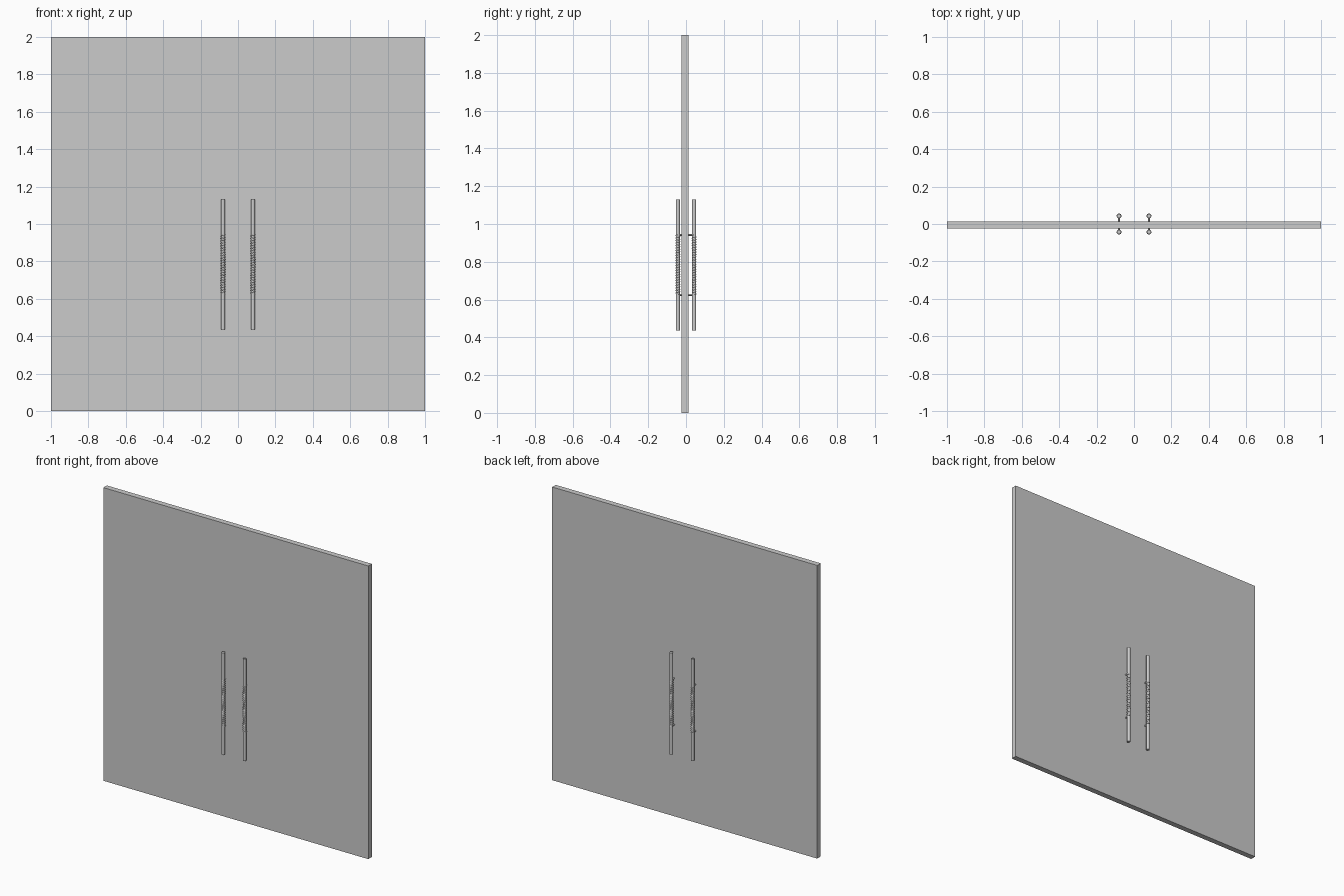
import bpy, bmesh, math
from mathutils import Matrix, Vector

if "Cube" in bpy.data.objects:
    bpy.data.objects.remove(bpy.data.objects["Cube"])

HX, HY = 0.08, 0.043        # handle offsets from the centre
ROD_R = 0.0108
Z0, Z1 = 0.435, 1.13        # handle ends
G0, G1 = 0.625, 0.942       # mounts and grip wrap range
SLAB_Y, SLAB_T = -0.005, 0.038


def finish(name, bm, smooth=True):
    bmesh.ops.recalc_face_normals(bm, faces=bm.faces)
    me = bpy.data.meshes.new(name)
    bm.to_mesh(me)
    bm.free()
    ob = bpy.data.objects.new(name, me)
    bpy.context.collection.objects.link(ob)
    if smooth:
        bpy.ops.object.select_all(action='DESELECT')
        ob.select_set(True)
        bpy.context.view_layer.objects.active = ob
        bpy.ops.object.shade_smooth_by_angle(angle=math.radians(40))
    return ob


def cylinder(name, a, b, r, sides):
    a, b = Vector(a), Vector(b)
    d = b - a
    mat = Matrix.Translation((a + b) / 2) @ d.to_track_quat('Z', 'Y').to_matrix().to_4x4()
    bm = bmesh.new()
    bmesh.ops.create_cone(bm, cap_ends=True, segments=sides, radius1=r,
                          radius2=r, depth=d.length, matrix=mat)
    return finish(name, bm)


def coil(name, x, y, turns=24, steps=16, sides=8, r=0.0108, tube=0.0022):
    # cord wound around the rod as a swept helix
    bm = bmesh.new()
    rings = []
    n = turns * steps
    for i in range(n + 1):
        a = 2 * math.pi * i / steps
        z = G0 + (G1 - G0) * i / n
        ring = []
        for j in range(sides):
            t = 2 * math.pi * j / sides
            rr = r + tube * math.cos(t)
            ring.append(bm.verts.new((x + rr * math.cos(a), y + rr * math.sin(a),
                                      z + tube * math.sin(t))))
        rings.append(ring)
    for p, q in zip(rings, rings[1:]):
        for j in range(sides):
            k = (j + 1) % sides
            bm.faces.new((p[j], p[k], q[k], q[j]))
    bm.faces.new(rings[0])
    bm.faces.new(rings[-1])
    return finish(name, bm)


# Door slab
bm = bmesh.new()
bmesh.ops.create_cube(bm, size=1, matrix=Matrix.Translation((0, SLAB_Y, 1))
                      @ Matrix.Diagonal((2, SLAB_T, 2, 1)))
finish("door_panel", bm, smooth=False)

# Handles on both faces: rod, cord wrap and two mounting pins
for sx, side in ((-1, "left"), (1, "right")):
    for sy, face in ((-1, "front"), (1, "back")):
        x, y = sx * HX, sy * HY
        tag = f"{face}_{side}"
        cylinder(f"handle_rod_{tag}", (x, y, Z0), (x, y, Z1), ROD_R, 24)
        coil(f"grip_wrap_{tag}", x, y)
        for z, lvl in ((G0, "lower"), (G1, "upper")):
            cylinder(f"mount_pin_{tag}_{lvl}", (x, SLAB_Y, z), (x, y, z), 0.005, 12)
